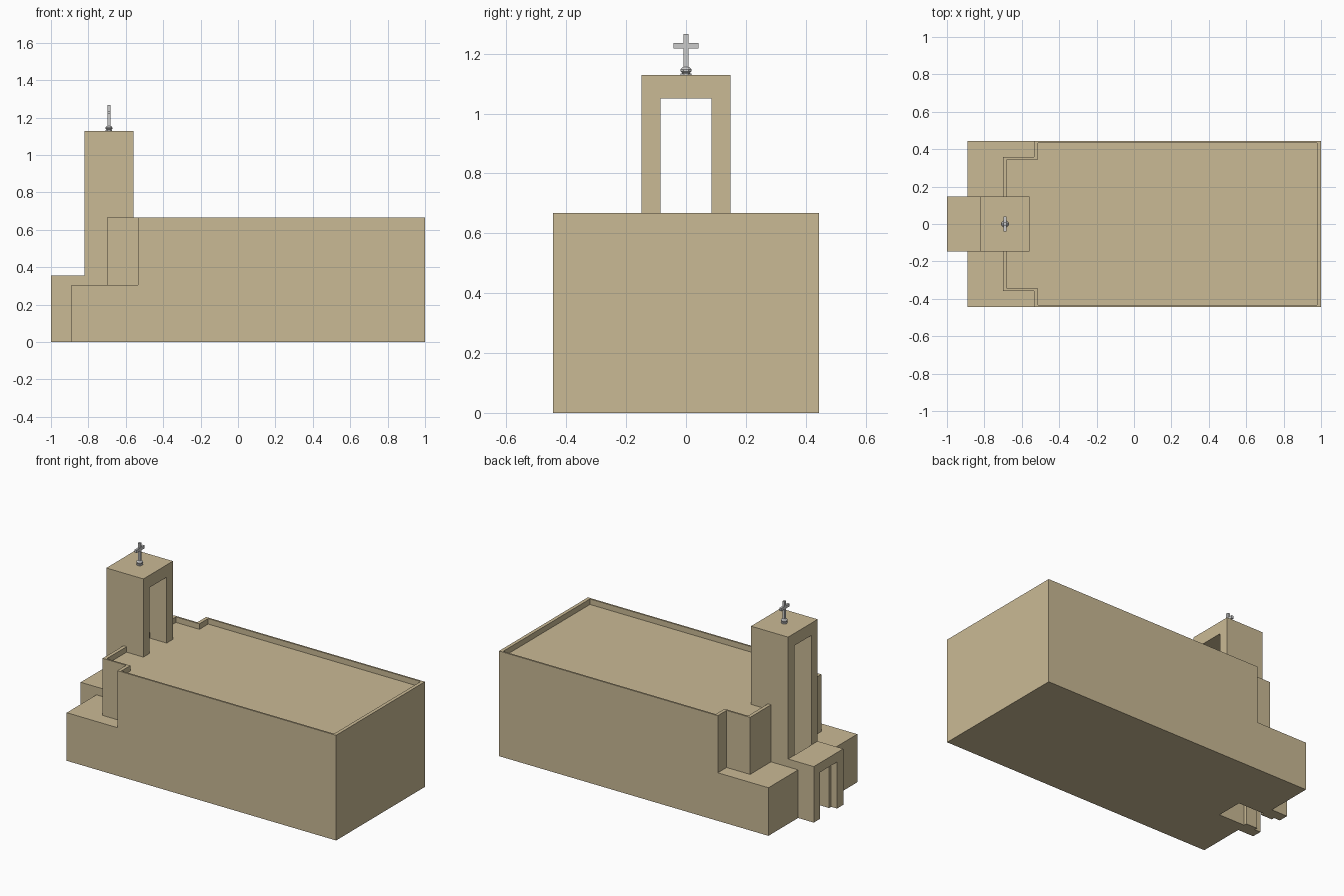
import bpy, bmesh, math

if "Cube" in bpy.data.objects:
    bpy.data.objects.remove(bpy.data.objects["Cube"])

stone = bpy.data.materials.new("sandstone")
stone.diffuse_color = (0.59, 0.49, 0.30, 1)
stone.use_nodes = True
stone.node_tree.nodes["Principled BSDF"].inputs["Base Color"].default_value = stone.diffuse_color


def finish(bm, name, mat=None):
    bmesh.ops.recalc_face_normals(bm, faces=bm.faces[:])
    me = bpy.data.meshes.new(name)
    bm.to_mesh(me)
    bm.free()
    ob = bpy.data.objects.new(name, me)
    bpy.context.collection.objects.link(ob)
    if mat:
        me.materials.append(mat)
    return ob


def loft(name, rings, mat=None):
    """Join equal-length point rings with quads and cap both ends."""
    bm = bmesh.new()
    loops = [[bm.verts.new(p) for p in r] for r in rings]
    n = len(loops[0])
    for a, b in zip(loops, loops[1:]):
        for i in range(n):
            j = (i + 1) % n
            bm.faces.new((a[i], a[j], b[j], b[i]))
    bm.faces.new(loops[0])
    bm.faces.new(loops[-1])
    return finish(bm, name, mat)


def box(name, x0, x1, y0, y1, z0, z1, mat=None):
    plan = [(x0, y0), (x1, y0), (x1, y1), (x0, y1)]
    return loft(name, [[(x, y, z) for x, y in plan] for z in (z0, z1)], mat)


def portal(name, x0, x1, outer, top, inner, lintel):
    """Inverted-U frame that can be walked through along x."""
    prof = [(-outer, 0), (-outer, top), (outer, top), (outer, 0),
            (inner, 0), (inner, lintel), (-inner, lintel), (-inner, 0)]
    return loft(name, [[(x, y, z) for y, z in prof] for x in (x0, x1)], stone)


def hall_plan(front, step, back, narrow, wide):
    return [(front, -narrow), (step, -narrow), (step, -wide), (back, -wide),
            (back, wide), (step, wide), (step, narrow), (front, narrow)]


# Stepped main hall with a sunken roof behind a thin parapet
outer = hall_plan(-0.70, -0.535, 1.0, 0.357, 0.445)
inner = hall_plan(-0.678, -0.513, 0.978, 0.346, 0.434)
loft("main_hall", [[(x, y, z) for x, y in p] for p, z in
                   ((outer, 0), (outer, 0.667), (inner, 0.667), (inner, 0.632))], stone)

# Low wings either side of the entrance
for side, label in ((-1, "right"), (1, "left")):
    y0, y1 = sorted((side * 0.148, side * 0.445))
    plan_z = 0.305
    box("low_wing_" + label, -0.89, -0.70, y0, y1, 0, plan_z, stone)
    # shoulder filling the corner beside the narrow part of the hall
    y0, y1 = sorted((side * 0.357, side * 0.445))
    box("wing_shoulder_" + label, -0.70, -0.535, y0, y1, 0, plan_z, stone)

# Bell tower, entrance porch and inner door frame
portal("bell_tower", -0.82, -0.56, 0.148, 1.128, 0.085, 1.05)
portal("porch", -1.0, -0.82, 0.148, 0.355, 0.085, 0.295)
portal("door_frame", -0.958, -0.88, 0.085, 0.295, 0.065, 0.275)

# Cross on the tower: turned foot, post and arms
cx = -0.69
foot = [(0.019, 1.128), (0.019, 1.133), (0.014, 1.135), (0.020, 1.141),
        (0.020, 1.147), (0.012, 1.156)]
loft("cross_foot", [[(cx + r * math.cos(a * math.pi / 4 + math.pi / 8),
                      r * math.sin(a * math.pi / 4 + math.pi / 8), z)
                     for a in range(8)] for r, z in foot])
c, w, t = 1.227, 0.009, 0.007
prof = [(-w, 1.15), (w, 1.15), (w, c - w), (0.041, c - w), (0.041, c + w), (w, c + w),
        (w, 1.266), (-w, 1.266), (-w, c + w), (-0.041, c + w), (-0.041, c - w), (-w, c - w)]
loft("cross", [[(x, y, z) for y, z in prof] for x in (cx - t, cx + t)])
